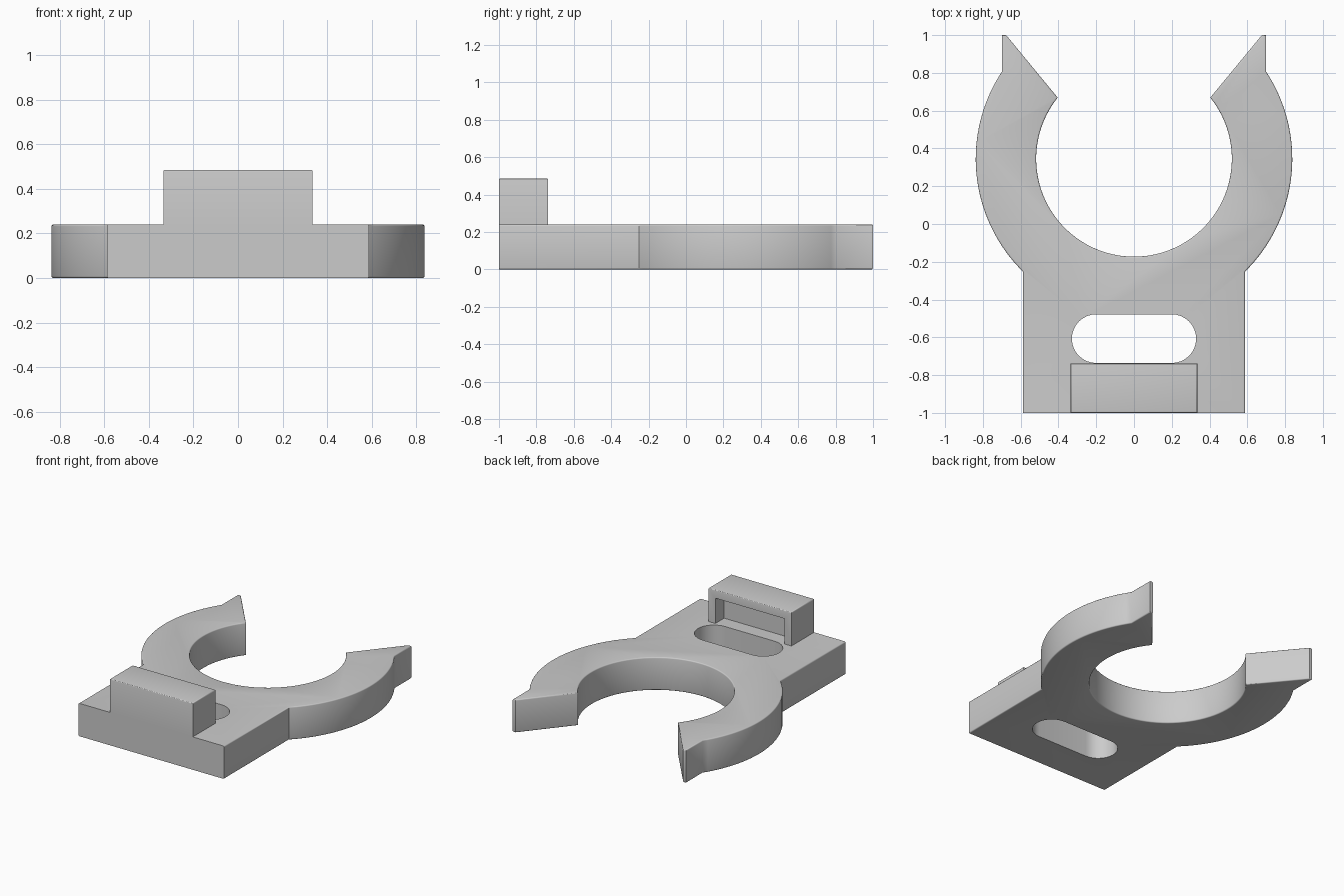
import bpy, bmesh, math

if "Cube" in bpy.data.objects:
    bpy.data.objects.remove(bpy.data.objects["Cube"])

T = 0.24                      # plate thickness
CY, R_OUT, R_IN = 0.345, 0.838, 0.518

grey = bpy.data.materials.new("light grey")
grey.diffuse_color = (0.6, 0.6, 0.6, 1)
grey.use_nodes = True
grey.node_tree.nodes["Principled BSDF"].inputs["Base Color"].default_value = grey.diffuse_color


def arc(cx, cy, r, a0, a1, n):
    return [(cx + r * math.cos(a0 + (a1 - a0) * i / n),
             cy + r * math.sin(a0 + (a1 - a0) * i / n)) for i in range(n + 1)]


def prism(name, pts, z0, z1, bevel_rule=None, width=0.008):
    """Extrude an outline upward and round the edges chosen by a rule."""
    bm = bmesh.new()
    base = bm.faces.new([bm.verts.new((x, y, z0)) for x, y in pts])
    ext = bmesh.ops.extrude_face_region(bm, geom=[base])["geom"]
    for v in ext:
        if isinstance(v, bmesh.types.BMVert):
            v.co.z = z1
    bmesh.ops.recalc_face_normals(bm, faces=bm.faces)
    if bevel_rule:
        edges = [e for e in bm.edges if bevel_rule(e.verts[0].co, e.verts[1].co)]
        bmesh.ops.bevel(bm, geom=edges, offset=width, segments=3, profile=0.5,
                        affect='EDGES', clamp_overlap=True)
    me = bpy.data.meshes.new(name)
    bm.to_mesh(me)
    bm.free()
    me.materials.append(grey)
    ob = bpy.data.objects.new(name, me)
    bpy.context.collection.objects.link(ob)
    return ob


def cut(target, cutter):
    m = target.modifiers.new("cut", 'BOOLEAN')
    m.object, m.operation, m.solver = cutter, 'DIFFERENCE', 'EXACT'
    bpy.context.view_layer.objects.active = target
    bpy.ops.object.modifier_apply(modifier=m.name)
    bpy.data.objects.remove(cutter)


def smooth(ob):
    bpy.ops.object.select_all(action='DESELECT')
    ob.select_set(True)
    bpy.context.view_layer.objects.active = ob
    bpy.ops.object.shade_smooth_by_angle(angle=math.radians(32))


def rim(a, b):
    """Top and bottom outline edges, leaving the front face crisp."""
    return abs(a.z - b.z) < 1e-4 and not (a.y < -0.99 and b.y < -0.99)


# Clip plate: right half outline, then mirrored
low = math.asin(-math.sqrt(R_OUT**2 - 0.588**2) / R_OUT)
high = math.asin(math.sqrt(R_OUT**2 - 0.70**2) / R_OUT)
mouth = math.atan2(0.67 - CY, 0.405)
right = [(0.588, -1.0)] + arc(0, CY, R_OUT, low, high, 32)
right += [(0.70, 1.0), (0.677, 1.0)]
right += arc(0, CY, R_IN, mouth, -math.pi / 2, 32)
outline = right + [(-x, y) for x, y in reversed(right[:-1])]
plate = prism("clip_plate", outline, 0, T, rim)

# Rounded slot through the plate
SY, SR, SX = -0.607, 0.129, 0.2
slot = (arc(SX, SY, SR, -math.pi / 2, math.pi / 2, 16)
        + arc(-SX, SY, SR, math.pi / 2, 1.5 * math.pi, 16))
cut(plate, prism("slot_cutter", slot, -0.1, T + 0.1))
smooth(plate)


# Raised block on the front edge, hollowed from behind
def box(x, y0, y1):
    return [(-x, y0), (x, y0), (x, y1), (-x, y1)]


block = prism("raised_block", box(0.335, -1.0, -0.738), T, 0.486,
              lambda a, b: a.z > 0.48 and b.z > 0.48)
cut(block, prism("recess_cutter", box(0.28, -0.84, -0.6), T - 0.1, 0.425))
smooth(block)
